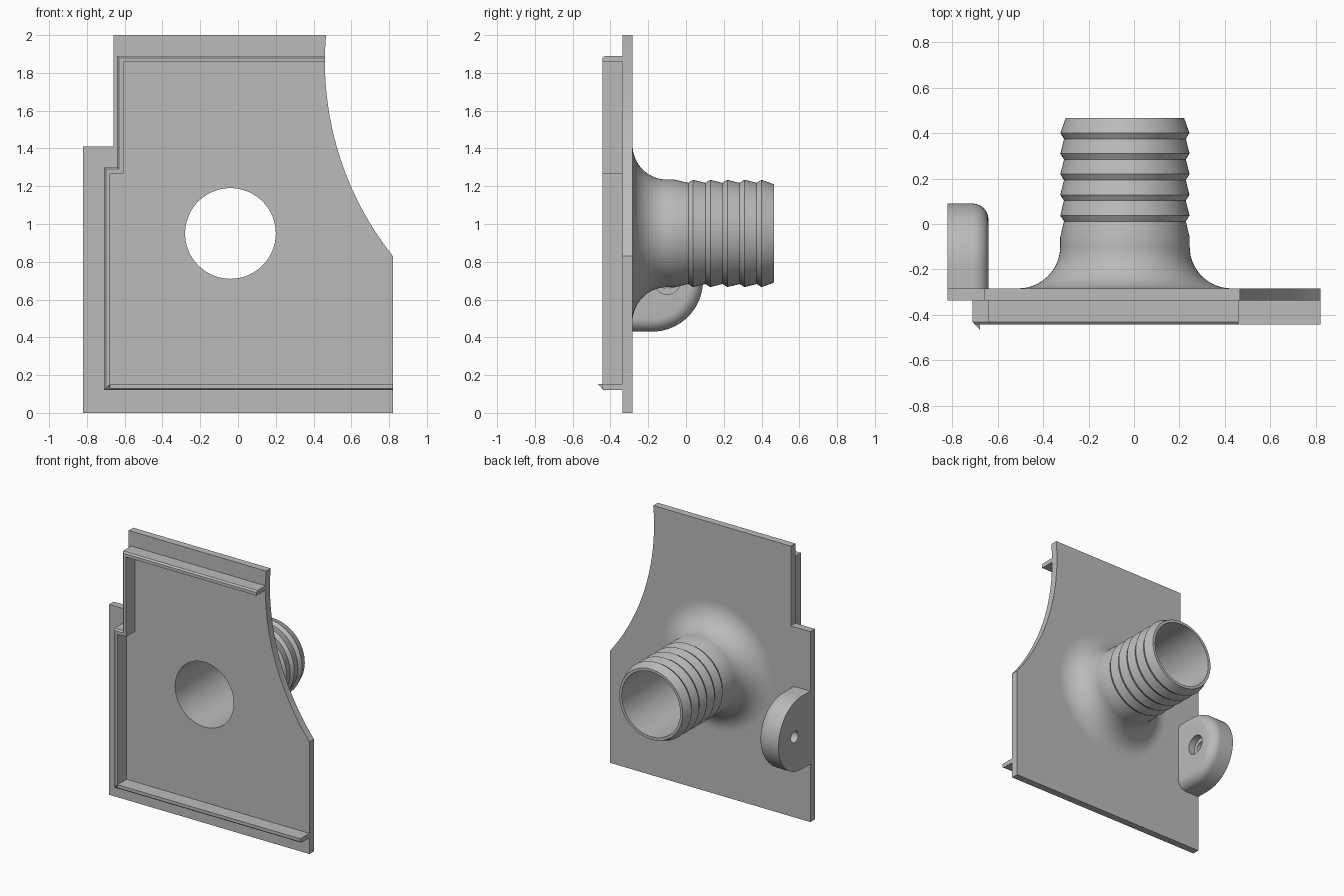
import bpy, bmesh, math
from mathutils import Vector

cube = bpy.data.objects.get("Cube")
if cube:
    bpy.data.objects.remove(cube, do_unlink=True)

grey = bpy.data.materials.new("plain_grey")
grey.use_nodes = True
colour = (0.5, 0.5, 0.5, 1)
grey.diffuse_color = colour
grey.node_tree.nodes["Principled BSDF"].inputs["Base Color"].default_value = colour

BACK, FACE, RIM = -0.283, -0.336, -0.442     # plate back, plate front, rim front
PIPE_X, PIPE_Z, BORE = -0.04, 0.95, 0.24


def loft(name, loops, wrap=False):
    """Skin a row of closed loops; cap the ends unless the row wraps round."""
    bm = bmesh.new()
    rows = [[bm.verts.new(p) for p in loop] for loop in loops]
    pairs = list(zip(rows, rows[1:]))
    if wrap:
        pairs.append((rows[-1], rows[0]))
    else:
        bm.faces.new(rows[0])
        bm.faces.new(rows[-1])
    for a, b in pairs:
        n = len(a)
        for i in range(n):
            j = (i + 1) % n
            bm.faces.new((a[i], a[j], b[j], b[i]))
    bmesh.ops.recalc_face_normals(bm, faces=bm.faces)
    mesh = bpy.data.meshes.new(name)
    bm.to_mesh(mesh)
    bm.free()
    obj = bpy.data.objects.new(name, mesh)
    bpy.context.collection.objects.link(obj)
    mesh.materials.append(grey)
    return obj


def ring_y(radius, y, cx=PIPE_X, cz=PIPE_Z, n=96):
    turn = [2 * math.pi * i / n for i in range(n)]
    return [(cx + radius * math.cos(t), y, cz + radius * math.sin(t)) for t in turn]


def ring_x(radius, x, cy=-0.1, cz=0.7, n=40):
    turn = [2 * math.pi * i / n for i in range(n)]
    return [(x, cy + radius * math.cos(t), cz + radius * math.sin(t)) for t in turn]


def activate(obj):
    bpy.ops.object.select_all(action='DESELECT')
    obj.select_set(True)
    bpy.context.view_layer.objects.active = obj


def cut(obj, loops):
    cutter = loft("cutter", loops)
    cutter.hide_render = True
    mod = obj.modifiers.new("hole", 'BOOLEAN')
    mod.operation = 'DIFFERENCE'
    mod.solver = 'EXACT'
    mod.object = cutter
    activate(obj)
    bpy.ops.object.modifier_apply(modifier=mod.name)
    bpy.data.objects.remove(cutter, do_unlink=True)


def smooth(obj):
    activate(obj)
    bpy.ops.object.shade_smooth_by_angle(angle=math.radians(30))


# Mounting plate with a corner notch and a concave right edge
outline = [(-0.66, 2), (-0.66, 1.41), (-0.82, 1.41), (-0.82, 0), (0.82, 0)]
radius, arc_z = 1.653, 1.86
for i in range(33):
    z = 0.83 + (2 - 0.83) * i / 32
    outline.append((0.46 + radius - math.sqrt(radius ** 2 - (z - arc_z) ** 2), z))
plate = loft("plate", [[(x, y, z) for x, z in outline] for y in (FACE, BACK)])
cut(plate, [ring_y(BORE, -0.6), ring_y(BORE, 0)])
smooth(plate)

# Raised rim: chamfered strip swept along the plate's stepped border
path = [(0.82, 0.12, 0, 1), (-0.71, 0.12, 1, 1), (-0.71, 1.3, 1, -1),
        (-0.64, 1.3, 1, -1), (-0.64, 1.89, 1, -1), (0.46, 1.89, 0, -1)]
section = [(0, FACE), (0, RIM + 0.012), (0.01, RIM), (0.033, RIM), (0.033, FACE)]
loft("rim", [[(x + o * dx, y, z + o * dz) for o, y in section]
             for x, z, dx, dz in path])

# Small pointed corner on the rim
tip = (-0.677, -0.466, 0.153)
base = [(-0.71, RIM + 0.012, 0.12), (-0.677, RIM + 0.005, 0.12),
        (-0.677, RIM + 0.005, 0.153)]
loft("rim_corner_point", [base, [Vector(tip).lerp(Vector(p), 0.02) for p in base]])

# Barbed hose pipe with a flared foot
FLARE = 0.183
profile = [(BORE, BACK)]
for i in range(17):
    t = math.pi / 2 * i / 16
    profile.append((0.285 + FLARE * (1 - math.sin(t)), BACK + FLARE * (1 - math.cos(t))))
profile.append((0.285, -0.06))
for i in range(5):
    y = 0.012 + 0.0905 * i
    profile += [(0.268, y), (0.284, y + 0.025)] if i == 0 else \
               [(0.268, y), (0.284, y + 0.026)]
profile += [(0.26, 0.467), (BORE, 0.467)]
pipe = loft("hose_pipe", [ring_y(r, y) for r, y in profile], wrap=True)
smooth(pipe)

# Lug with a rounded end, rounded inner edge and counterbored hole
EDGE = 0.07


def lug_loop(x, inset):
    r = 0.27 - inset
    loop = [(x, BACK, 0.7 - r)]
    for i in range(33):
        t = math.pi * (i / 32 - 0.5)
        loop.append((x, -0.18 + r * math.cos(t), 0.7 + r * math.sin(t)))
    return loop + [(x, BACK, 0.7 + r)]


loops = [lug_loop(-0.82, 0)]
for i in range(9):
    t = math.pi / 2 * i / 8
    loops.append(lug_loop(-0.64 - EDGE * (1 - math.sin(t)), EDGE * (1 - math.cos(t))))
lug = loft("lug", loops)
cut(lug, [ring_x(0.042, -0.9), ring_x(0.042, -0.5)])
cut(lug, [ring_x(0.072, -0.69), ring_x(0.072, -0.5)])
smooth(lug)
